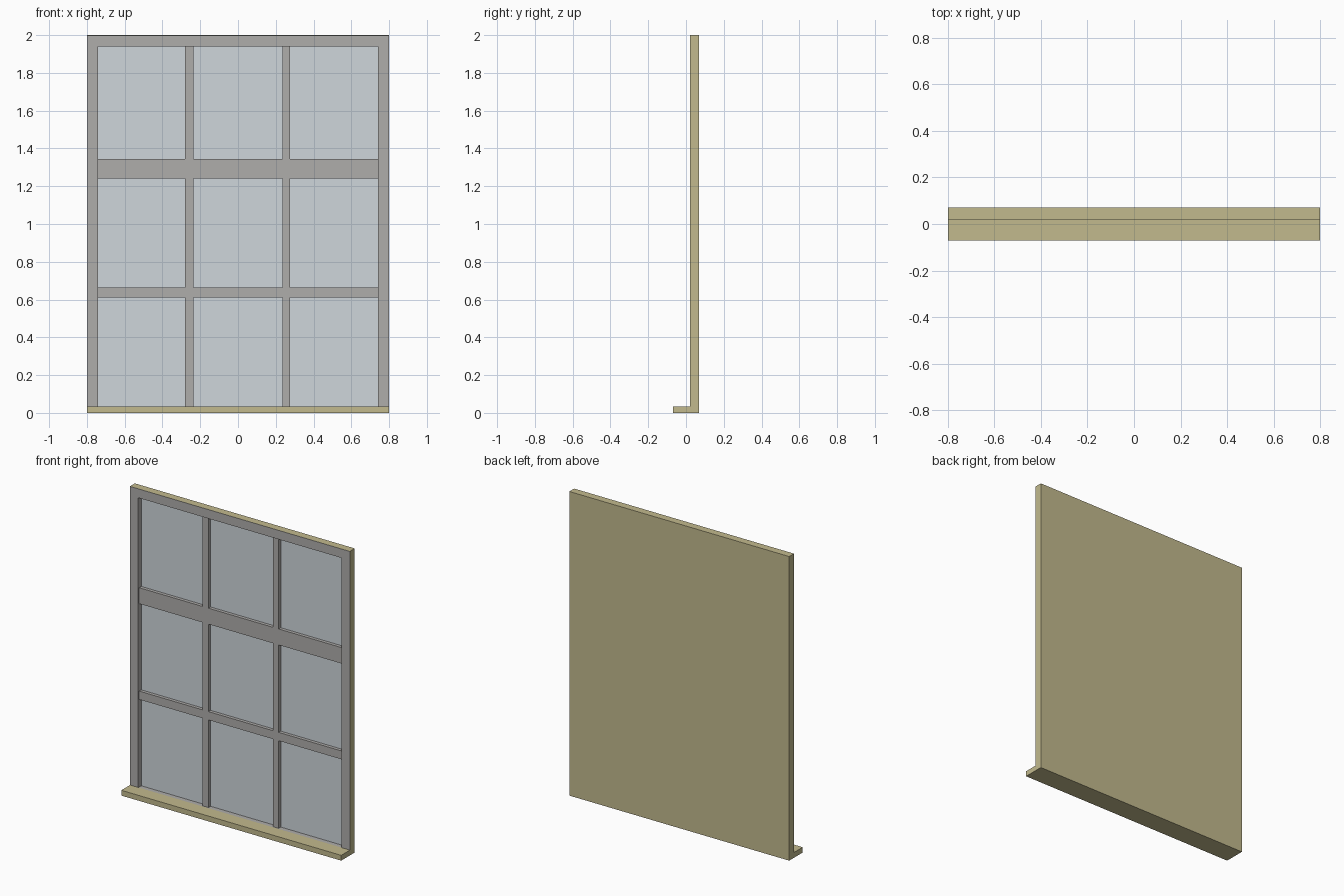
import bpy, bmesh

if "Cube" in bpy.data.objects:
    bpy.data.objects.remove(bpy.data.objects["Cube"])


def material(name, rgb):
    m = bpy.data.materials.new(name)
    m.diffuse_color = (*rgb, 1)
    m.use_nodes = True
    m.node_tree.nodes["Principled BSDF"].inputs["Base Color"].default_value = m.diffuse_color
    return m


tan = material("tan_wood", (0.54, 0.49, 0.27))
grey = material("grey_paint", (0.43, 0.42, 0.41))
blue = material("pale_glass", (0.62, 0.67, 0.71))


def finish(name, bm, mat):
    mesh = bpy.data.meshes.new(name)
    bm.to_mesh(mesh)
    bm.free()
    mesh.materials.append(mat)
    obj = bpy.data.objects.new(name, mesh)
    bpy.context.collection.objects.link(obj)
    return obj


def box(name, lo, hi, mat, open_front=False):
    bm = bmesh.new()
    bmesh.ops.create_cube(bm, size=1)
    for v in bm.verts:
        v.co = [hi[i] if v.co[i] > 0 else lo[i] for i in range(3)]
    bm.normal_update()
    if open_front:
        front = [f for f in bm.faces if f.normal.y < -0.9]
        bmesh.ops.delete(bm, geom=front, context='FACES')
    return finish(name, bm, mat)


def lattice(name, xs, zs, y0, y1, mat):
    """Solid bars on the even cells of a grid; odd/odd cells stay open."""
    bm = bmesh.new()
    grid = [[bm.verts.new((x, y0, z)) for z in zs] for x in xs]
    for i in range(len(xs) - 1):
        for j in range(len(zs) - 1):
            if i % 2 and j % 2:
                continue
            bm.faces.new((grid[i][j], grid[i + 1][j],
                          grid[i + 1][j + 1], grid[i][j + 1]))
    ext = bmesh.ops.extrude_face_region(bm, geom=bm.faces[:], use_keep_orig=True)
    for v in ext["geom"]:
        if isinstance(v, bmesh.types.BMVert):
            v.co.y = y1
    loose = [v for v in bm.verts if not v.link_faces]
    bmesh.ops.delete(bm, geom=loose, context='VERTS')
    bmesh.ops.recalc_face_normals(bm, faces=bm.faces[:])
    # merge flat cells so the bars read as one joined surface
    bmesh.ops.dissolve_limit(bm, angle_limit=0.01, verts=bm.verts[:],
                             edges=bm.edges[:])
    return finish(name, bm, mat)


# Tan outer casing (back, sides, top) and projecting sill
box("casing", (-0.8, 0.02, 0), (0.8, 0.07, 2), tan, open_front=True)
box("sill", (-0.8, -0.07, 0), (0.8, 0.021, 0.035), tan)

# Grey surround: jambs, head and bottom rail hidden behind the sill
lattice("surround_frame", [-0.799, -0.74, 0.74, 0.799],
        [0.001, 0.034, 1.94, 1.999], 0.0202, 0.06, grey)

# Recessed glazing bars, two mullions and two rails
lattice("glazing_bars",
        [-0.76, -0.74, -0.28, -0.235, 0.235, 0.275, 0.74, 0.76],
        [0.015, 0.034, 0.61, 0.665, 1.24, 1.345, 1.94, 1.96],
        0.03, 0.058, grey)

# Glass behind the bars
box("glass", (-0.75, 0.052, 0.02), (0.75, 0.056, 1.95), blue)
